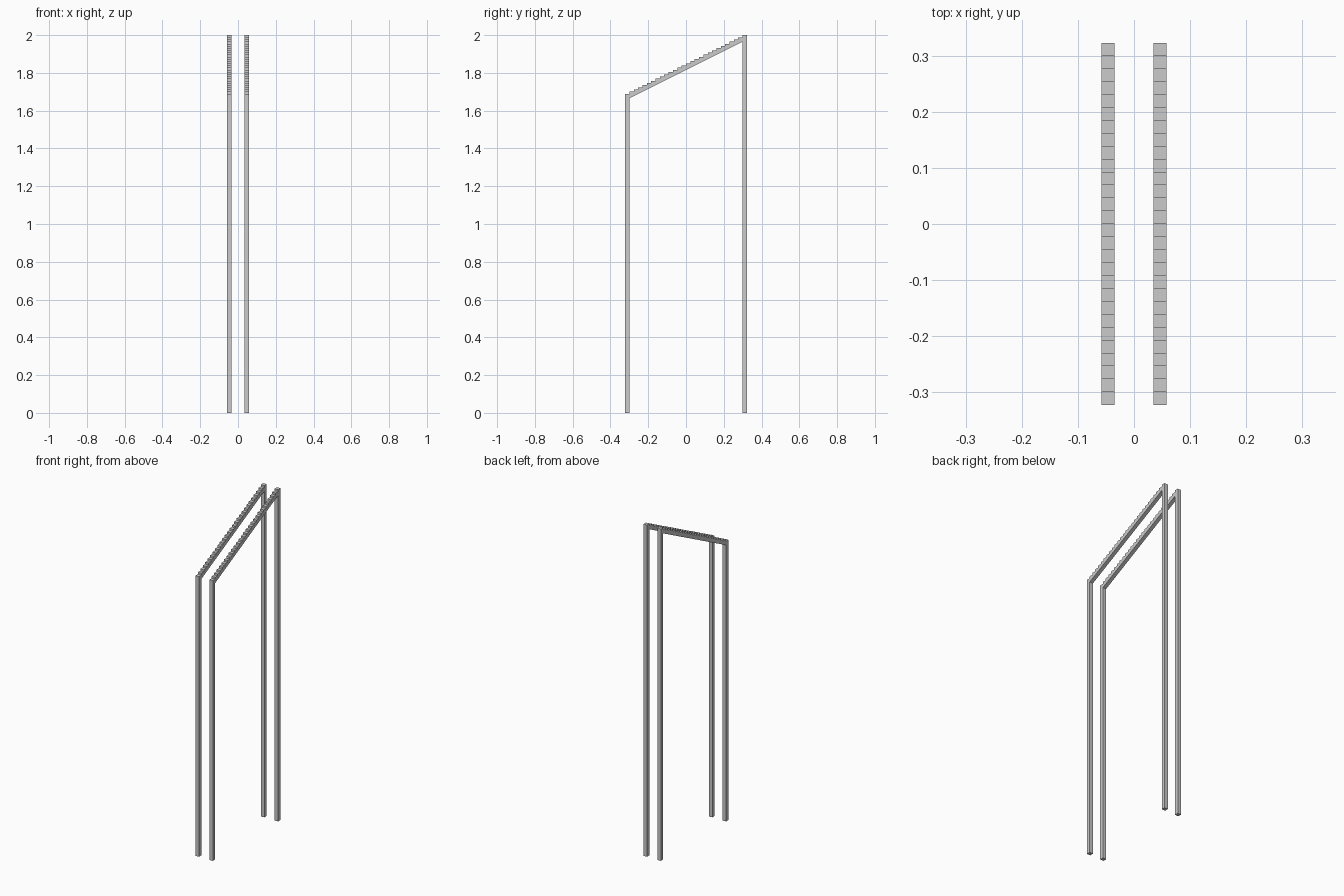
import bpy, bmesh

if "Cube" in bpy.data.objects:
    bpy.data.objects.remove(bpy.data.objects["Cube"])

N = 28                    # cells along the depth, posts included
W = 0.645 / N             # square bar width and step run
RISE = W / 2              # height of one step
XIN, XOUT = 1.5 * W, 2.5 * W
Y0 = -N * W / 2           # front edge
TOP = 2.0
LOW = TOP - (N - 1) * RISE  # top of the front posts


def extrude_profile(name, pts):
    """Extrude a (y, z) outline along x and mirror it to the other side."""
    bm = bmesh.new()
    face = bm.faces.new([bm.verts.new((XIN, y, z)) for y, z in pts])
    ext = bmesh.ops.extrude_face_region(bm, geom=[face])
    verts = [g for g in ext["geom"] if isinstance(g, bmesh.types.BMVert)]
    bmesh.ops.translate(bm, vec=(XOUT - XIN, 0, 0), verts=verts)
    bmesh.ops.recalc_face_normals(bm, faces=bm.faces)
    mesh = bpy.data.meshes.new(name)
    bm.to_mesh(mesh)
    bm.free()
    obj = bpy.data.objects.new(name, mesh)
    bpy.context.collection.objects.link(obj)
    mod = obj.modifiers.new("mirror", "MIRROR")
    mod.use_axis = (True, False, False)
    return obj


# upright posts
def post(name, y, top):
    extrude_profile(name, [(y, 0), (y + W, 0), (y + W, top), (y, top)])


post("front_posts", Y0, LOW)
post("back_posts", -Y0 - W, TOP)

# sloping rails: straight underside, stepped top
ya, yb = Y0 + W, -Y0 - W
outline = [(yb, LOW - W + (N - 2) * RISE), (ya, LOW - W)]
for k in range(1, N - 1):
    z = LOW + k * RISE
    outline += [(Y0 + k * W, z), (Y0 + (k + 1) * W, z)]
extrude_profile("stepped_rails", outline)
